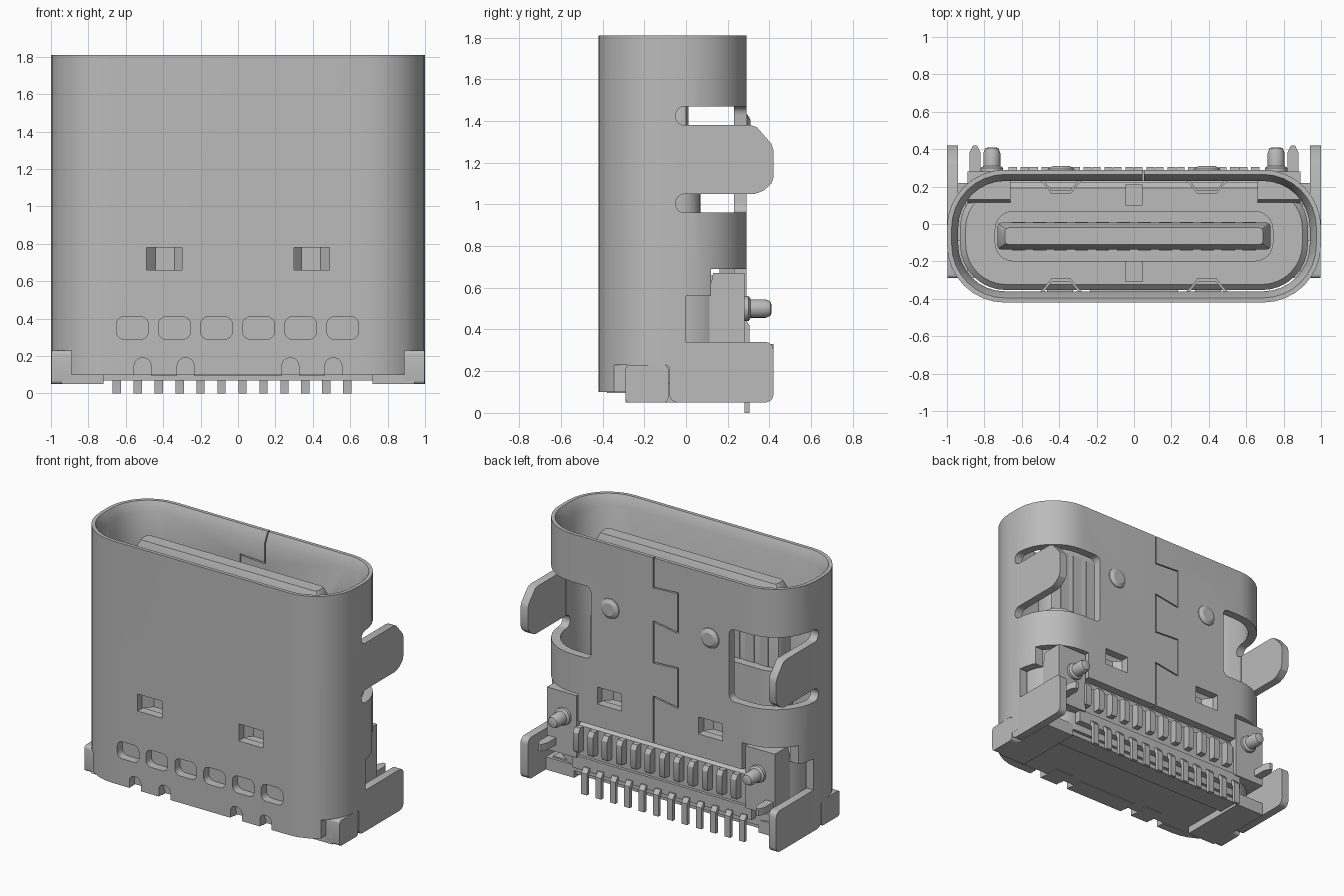
import bpy, bmesh, math
from mathutils import Vector

cube = bpy.data.objects.get("Cube")
if cube:
    bpy.data.objects.remove(cube)

metal = bpy.data.materials.new("plain_grey")
metal.use_nodes = True
GREY = (0.5, 0.5, 0.5, 1)
metal.diffuse_color = GREY
metal.node_tree.nodes["Principled BSDF"].inputs["Base Color"].default_value = GREY

CY = -0.065            # middle of the shell in y
AXES = {"x": lambda u, v, w: (w, u, v),
        "y": lambda u, v, w: (u, w, v),
        "z": lambda u, v, w: (u, v, w)}


def rrect(cu, cv, hu, hv, r, seg=6):
    """Rounded rectangle outline."""
    pts = []
    for k, (su, sv) in enumerate([(1, 1), (-1, 1), (-1, -1), (1, -1)]):
        for i in range(seg + 1):
            a = math.pi / 2 * (k + i / seg)
            pts.append((cu + su * (hu - r) + r * math.cos(a),
                        cv + sv * (hv - r) + r * math.sin(a)))
    return pts


def span(u0, u1, v0, v1, r=0.0, seg=4):
    """Rectangle outline from its limits, rounded when r is given."""
    if r == 0:
        return [(u0, v0), (u1, v0), (u1, v1), (u0, v1)]
    return rrect((u0 + u1) / 2, (v0 + v1) / 2, (u1 - u0) / 2, (v1 - v0) / 2, r, seg)


def loft(name, rings, axis="z", closed=False):
    """Skin a list of (outline, position) rings along an axis."""
    bm = bmesh.new()
    loops = [[bm.verts.new(AXES[axis](u, v, w)) for u, v in pts] for pts, w in rings]
    n = len(loops[0])
    pairs = list(zip(loops, loops[1:]))
    if closed:
        pairs.append((loops[-1], loops[0]))
    else:
        bm.faces.new(loops[0])
        bm.faces.new(loops[-1])
    for a, b in pairs:
        for i in range(n):
            j = (i + 1) % n
            bm.faces.new((a[i], a[j], b[j], b[i]))
    bmesh.ops.recalc_face_normals(bm, faces=bm.faces)
    me = bpy.data.meshes.new(name)
    bm.to_mesh(me)
    bm.free()
    me.materials.append(metal)
    ob = bpy.data.objects.new(name, me)
    bpy.context.collection.objects.link(ob)
    return ob


def prism(name, pts, axis, a, b):
    return loft(name, [(pts, a), (pts, b)], axis)


def both(name, pts, axis, a, b):
    """Prism on the left plus its mirror on the right."""
    parts = [prism("left_" + name, pts, axis, a, b)]
    if axis == "x":
        parts.append(prism("right_" + name, pts, axis, -b, -a))
    else:
        parts.append(prism("right_" + name, [(-u, v) for u, v in pts], axis, a, b))
    return parts


def cut(target, cutters):
    for c in cutters:
        c.hide_render = True
        m = target.modifiers.new("cut", "BOOLEAN")
        m.operation, m.solver, m.object = "DIFFERENCE", "EXACT", c
    bpy.context.view_layer.update()
    dg = bpy.context.evaluated_depsgraph_get()
    me = bpy.data.meshes.new_from_object(target.evaluated_get(dg))
    target.modifiers.clear()
    target.data = me
    for c in cutters:
        bpy.data.objects.remove(c)


# Metal shell: an open rounded tube with a sloped inner lip
def ring(inset):
    return rrect(0, CY, 1 - inset, 0.355 - inset, 0.31 - inset, 8)


shell = loft("shell", [(ring(0), 0.1), (ring(0), 1.81), (ring(0.025), 1.81),
                       (ring(0.06), 1.74), (ring(0.06), 0.1)], closed=True)

cutters = []
# side windows around the upper tabs, with round-ended slots
cutters += both("window", span(0.54, 1.2, 0.96, 1.47, 0.04), "y", 0, 0.5)
for z in (1.005, 1.425):
    cutters += both("slot", span(-0.05, 0.1, z - 0.045, z + 0.045, 0.044, 6), "x", 0.8, 1.2)
# stepped opening at the lower back
cutters += both("step", [(0, 0), (0.5, 0), (0.5, 0.69), (0.12, 0.69), (0.12, 0.56), (0, 0.56)],
                "x", 0.64, 1.2)
cutters.append(prism("back_cut", span(0.15, 0.5, 0, 0.5), "x", -0.7, 0.7))
cutters += both("foot_cut", span(-0.36, -0.08, 0, 0.23, 0.02), "x", 0.89, 1.2)
# front rounded openings, spring openings and bottom notches
for i in range(6):
    x = -0.565 + 0.225 * i
    cutters.append(prism("hole", span(x - 0.085, x + 0.085, 0.29, 0.41, 0.04), "y", -0.5, -0.3))
for y in (-0.5, 0.15):
    cutters += both("spring_cut", span(0.3, 0.49, 0.66, 0.78), "y", y, y + 0.25)
for x in (0.28, 0.51):
    cutters += both("notch", span(x - 0.045, x + 0.045, 0, 0.19, 0.04), "y", -0.5, -0.3)
# interlocking seam on the back
seam = [(0.05, 1.9), (0.05, 1.6), (-0.14, 1.61), (-0.14, 1.33), (0.05, 1.36),
        (0.05, 1.07), (-0.14, 1.08), (-0.14, 0.8), (0.05, 0.83), (0.05, 0.4)]
for p, q in zip(seam, seam[1:]):
    p, q = Vector(p), Vector(q)
    d = (q - p).normalized() * 0.004
    s = Vector((-d.y, d.x))
    cutters.append(prism("seam", [p - d + s, q + d + s, q + d - s, p - d - s], "y", 0.15, 0.4))
cut(shell, cutters)

# Upper and lower mounting tabs
both("upper_tab", [(-0.05, 1.05), (0.33, 1.05), (0.37, 1.065), (0.41, 1.1), (0.42, 1.13),
                   (0.42, 1.26), (0.41, 1.29), (0.34, 1.37), (0.31, 1.38), (-0.05, 1.38)],
     "x", 0.942, 0.999)
both("lower_tab", span(-0.08, 0.42, 0.05, 0.34, 0.04), "x", 0.942, 0.999)
both("tab_finger", [(0.82, 0.1), (0.88, 0.1), (0.88, 0.38), (0.86, 0.42), (0.84, 0.42), (0.82, 0.38)],
     "z", 0.28, 0.33)

# Springs bowed into the mouth, front and back
for side, y, d in (("front", -0.39, 1), ("back", 0.26, -1)):
    for half, s in (("left", 1), ("right", -1)):
        arc = [(-0.14, 0), (-0.09, 0.05), (-0.05, 0.1), (0.05, 0.1), (0.09, 0.05), (0.14, 0)]
        pts = [(s * 0.39 + u, y + d * v) for u, v in arc]
        pts += [(s * 0.39 + u, y + d * (v - 0.02)) for u, v in reversed(arc)]
        prism(f"{half}_{side}_spring", pts, "z", 0.66, 0.78)

# Round bumps on the back
for half, s in (("left", 1), ("right", -1)):
    loft(half + "_bump", [(rrect(s * 0.39, 1.36, r, r, r * 0.99), y)
                          for r, y in ((0.075, 0.28), (0.07, 0.295), (0.045, 0.31))], "y")

# Insulator body, floor of the mouth and tongue
loft("insulator_body", [(rrect(0, CY, h, h - 0.642, h - 0.685, 8), z)
                        for h, z in ((0.93, 0.1), (0.93, 0.57), (0.9, 0.6))])
prism("tongue_base", rrect(0, CY, 0.745, 0.135, 0.1), "z", 0.55, 1.12)
loft("tongue", [(rrect(0, CY, hx, hy, 0.02, 2), z)
                for hx, hy, z in ((0.73, 0.072, 1.1), (0.73, 0.072, 1.62), (0.69, 0.045, 1.7))])
for i in range(12):
    x = -0.616 + 0.112 * i
    prism(f"contact_{i}", span(x - 0.035, x + 0.035, CY - 0.077, CY + 0.077), "z", 1.1, 1.6)
for y in (-0.31, 0.1):
    prism("floor_rib", span(-0.045, 0.045, y, y + 0.11), "z", 0.55, 0.66)

# Insulator blocks at the back and feet
prism("back_block", [(0, 0.24), (0.25, 0.24), (0.25, 0.45), (0.21, 0.48), (0, 0.48)], "x", -0.7, 0.7)
prism("back_ledge", span(0.05, 0.27, 0.15, 0.24), "x", -0.7, 0.7)
prism("bottom_ledge", span(0.05, 0.2, 0.07, 0.15), "x", -0.9, 0.9)
both("corner_block", [(-0.01, 0.23), (0.28, 0.23), (0.28, 0.67), (0.13, 0.67), (0.11, 0.57), (-0.01, 0.56)],
     "x", 0.66, 0.89)
both("foot", span(-0.29, -0.085, 0.05, 0.23, 0.02), "x", 0.89, 0.998)
both("foot_pad", span(-0.29, 0.22, 0.05, 0.14), "x", 0.72, 0.94)

# Locating pegs with a collar and a rounded tip
for half, s in (("left", 1), ("right", -1)):
    loft(half + "_peg", [(rrect(s * 0.76, 0.5, r, r, r * 0.99, 4), y)
                         for r, y in ((0.06, 0.27), (0.06, 0.3), (0.045, 0.31),
                                      (0.045, 0.38), (0.035, 0.405), (0.02, 0.41))], "y")

# Two rows of bent pins
for i in range(12):
    x = -0.648 + 0.112 * i
    prism(f"lower_pin_{i}", [(0.15, 0.15), (0.27, 0.15), (0.28, 0.13), (0.28, 0), (0.305, 0),
                             (0.305, 0.15), (0.28, 0.18), (0.15, 0.18)], "x", x - 0.022, x + 0.022)
    prism(f"upper_pin_{i}", [(0.2, 0.28), (0.295, 0.28), (0.305, 0.3), (0.305, 0.42), (0.285, 0.45), (0.2, 0.45)],
          "x", -x - 0.022, -x + 0.022)

# Shell flaps folded under the front edge
both("flap", span(0.325, 0.465, -0.38, -0.26), "z", 0.095, 0.125)
prism("middle_flap", span(-0.235, 0.235, -0.38, -0.28), "z", 0.095, 0.12)

# Smooth the curved faces and keep the edges crisp
for ob in bpy.data.objects:
    if ob.type == "MESH" and ob.data.materials.get("plain_grey"):
        ob.data.shade_smooth()
        ob.data.set_sharp_from_angle(angle=math.radians(30))
